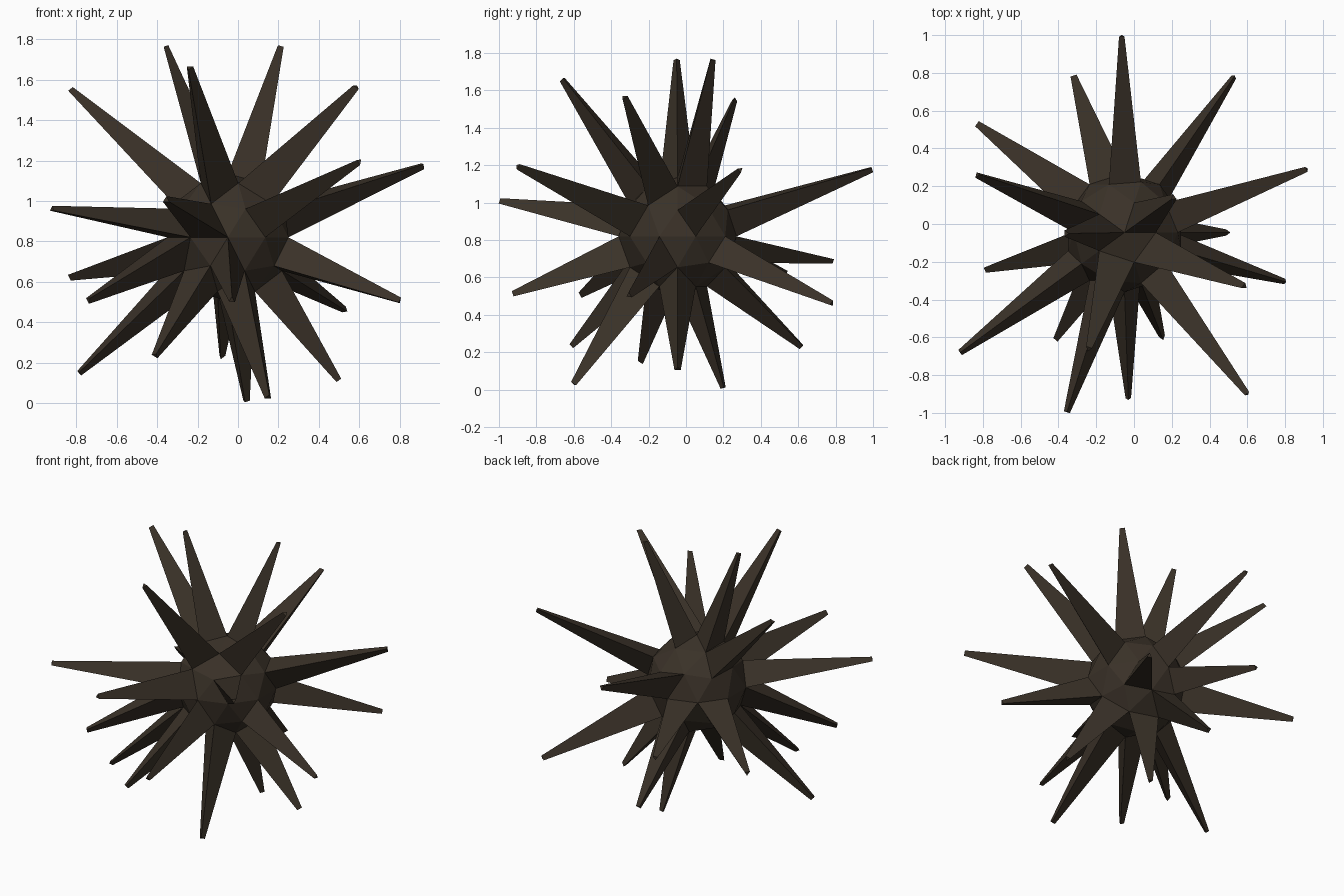
import bpy, bmesh
from mathutils import Vector

if "Cube" in bpy.data.objects:
    bpy.data.objects.remove(bpy.data.objects["Cube"])

CENTRE = Vector((-0.05, -0.045, 0.82))
RADIUS = 0.315
TIP_SCALE = 0.17

# Spike tips: each grows out of the ball facet that points towards it
TIPS = [
    # upward
    (-0.36, -0.05, 1.765), (0.21, 0.14, 1.765), (-0.24, -0.66, 1.66),
    (0.585, -0.33, 1.565), (-0.83, 0.26, 1.55),
    # around the middle
    (0.60, -0.90, 1.195), (0.915, 0.29, 1.175), (-0.065, 0.995, 1.18),
    (-0.355, -0.995, 1.005), (-0.92, -0.68, 0.96), (-0.32, 0.785, 0.69),
    (-0.83, 0.53, 0.625), (-0.03, -0.925, 0.51), (-0.74, -0.56, 0.51),
    (0.80, -0.305, 0.505), (0.53, 0.78, 0.46),
    # downward
    (-0.08, 0.62, 0.23), (-0.41, -0.61, 0.235), (-0.785, -0.24, 0.15),
    (0.495, -0.045, 0.11), (0.15, -0.60, 0.03), (0.04, 0.20, 0.01),
]

# Faceted ball
bm = bmesh.new()
bmesh.ops.create_icosphere(bm, subdivisions=2, radius=RADIUS)
bmesh.ops.translate(bm, verts=bm.verts, vec=CENTRE)
facets = list(bm.faces)

# Spikes: extrude the matching facet and shrink it to a small blunt tip
for t in TIPS:
    tip = Vector(t)
    aim = (tip - CENTRE).normalized()
    face = max(facets, key=lambda f: (f.calc_center_median() - CENTRE).normalized().dot(aim))
    facets.remove(face)
    mid = face.calc_center_median()
    end = bmesh.ops.extrude_discrete_faces(bm, faces=[face])["faces"][0]
    for v in end.verts:
        v.co = tip + (v.co - mid) * TIP_SCALE

bmesh.ops.recalc_face_normals(bm, faces=bm.faces)
mesh = bpy.data.meshes.new("spiky_ball")
bm.to_mesh(mesh)
bm.free()

mat = bpy.data.materials.new("dark_brown")
mat.diffuse_color = (0.042, 0.031, 0.021, 1)
mat.use_nodes = True
mat.node_tree.nodes["Principled BSDF"].inputs["Base Color"].default_value = mat.diffuse_color
mesh.materials.append(mat)
ball = bpy.data.objects.new("spiky_ball", mesh)
bpy.context.collection.objects.link(ball)
